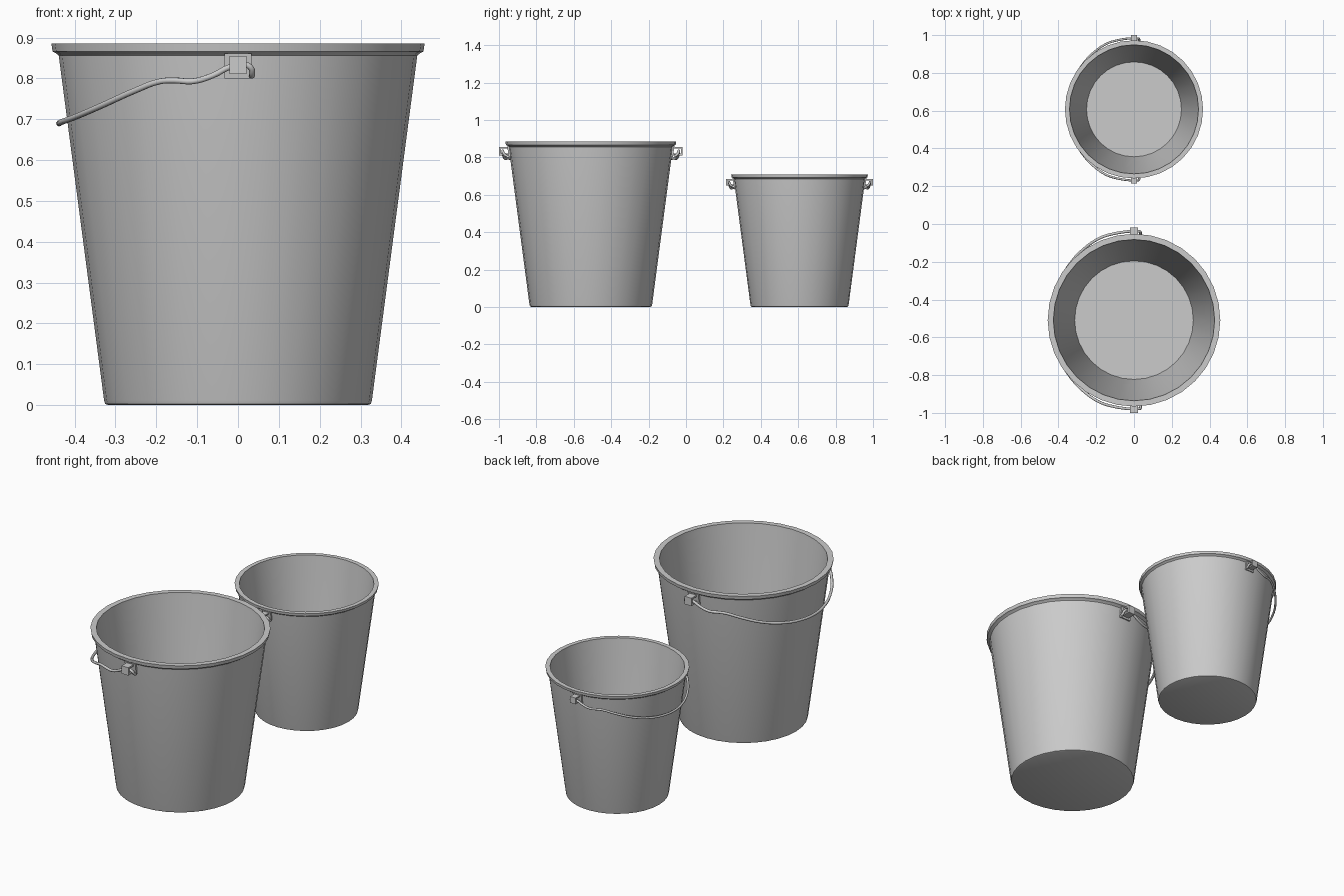
import bpy, bmesh, math
from mathutils import Matrix, Vector

if "Cube" in bpy.data.objects:
    bpy.data.objects.remove(bpy.data.objects["Cube"])

SIDES = 32


def make_object(name, bm, k, cy):
    bmesh.ops.transform(bm, matrix=Matrix.Translation((0, cy, 0)) @ Matrix.Scale(k, 4), verts=bm.verts)
    bmesh.ops.recalc_face_normals(bm, faces=bm.faces)
    mesh = bpy.data.meshes.new(name)
    bm.to_mesh(mesh)
    bm.free()
    ob = bpy.data.objects.new(name, mesh)
    bpy.context.collection.objects.link(ob)
    return ob


def smooth(ob, degrees):
    bpy.ops.object.select_all(action='DESELECT')
    ob.select_set(True)
    bpy.context.view_layer.objects.active = ob
    bpy.ops.object.shade_smooth_by_angle(angle=math.radians(degrees))


def box(bm, x, y, z, tilt=0):
    size = [b - a for a, b in (x, y, z)]
    mid = Vector([(a + b) / 2 for a, b in (x, y, z)])
    m = Matrix.Translation(mid) @ Matrix.Rotation(tilt, 4, 'X') @ Matrix.Diagonal((*size, 1))
    bmesh.ops.create_cube(bm, size=1, matrix=m)


def bucket_body(name, k, cy):
    # lathe profile: underside, outer wall, rolled rim, inner wall, floor
    profile = [(0, 0), (0.318, 0), (0.325, 0.003), (0.328, 0.012), (0.439, 0.856),
               (0.446, 0.862), (0.454, 0.866), (0.457, 0.885), (0.427, 0.885),
               (0.425, 0.865), (0.314, 0.018), (0, 0.018)]
    bm = bmesh.new()
    verts = [bm.verts.new((r, 0, z)) for r, z in profile]
    edges = [bm.edges.new(p) for p in zip(verts, verts[1:])]
    bmesh.ops.spin(bm, geom=verts + edges, cent=(0, 0, 0), axis=(0, 0, 1),
                   angle=math.tau, steps=SIDES, use_duplicate=False)
    bmesh.ops.remove_doubles(bm, verts=bm.verts, dist=1e-4)
    smooth(make_object(name, bm, k, cy), 35)


def lug(name, k, cy, side):
    bm = bmesh.new()
    # back plate lying on the sloped wall
    box(bm, (-0.033, 0.033), (0.427, 0.443), (0.801, 0.862), -0.13)
    # square staple: outer face, upper and lower arms
    w = (-0.021, 0.021)
    box(bm, w, (0.481, 0.491), (0.811, 0.855))
    box(bm, w, (0.434, 0.481), (0.846, 0.855))
    box(bm, w, (0.434, 0.481), (0.811, 0.820))
    if side < 0:
        bmesh.ops.rotate(bm, verts=bm.verts, cent=(0, 0, 0), matrix=Matrix.Rotation(math.pi, 3, 'Z'))
    make_object(name, bm, k, cy)


def wire_handle(name, k, cy):
    # half of the wire, from the hooked end to the lowest point, then mirrored in y
    half = [(0.034, 0.446, 0.806), (0.034, 0.458, 0.812), (0.032, 0.468, 0.825),
            (0.018, 0.470, 0.834), (-0.02, 0.470, 0.828), (-0.06, 0.466, 0.808),
            (-0.11, 0.457, 0.793), (-0.155, 0.445, 0.795), (-0.19, 0.430, 0.793),
            (-0.25, 0.390, 0.771), (-0.33, 0.310, 0.735), (-0.395, 0.20, 0.707),
            (-0.43, 0.09, 0.694)]
    pts = half + [(-0.438, 0, 0.690)] + [(x, -y, z) for x, y, z in reversed(half)]
    cu = bpy.data.curves.new(name, 'CURVE')
    cu.dimensions = '3D'
    cu.bevel_depth = 0.0075 * k
    cu.bevel_resolution = 2
    cu.resolution_u = 4
    cu.use_fill_caps = True
    sp = cu.splines.new('BEZIER')
    sp.bezier_points.add(len(pts) - 1)
    for bp, (x, y, z) in zip(sp.bezier_points, pts):
        bp.co = (x * k, y * k + cy, z * k)
        bp.handle_left_type = bp.handle_right_type = 'AUTO'
    ob = bpy.data.objects.new(name, cu)
    bpy.context.collection.objects.link(ob)
    bpy.ops.object.select_all(action='DESELECT')
    ob.select_set(True)
    bpy.context.view_layer.objects.active = ob
    bpy.ops.object.convert(target='MESH')
    smooth(bpy.context.view_layer.objects.active, 50)


# large bucket in front, the same bucket at 80 % behind
for label, k, cy in (("large", 1.0, -0.509), ("small", 0.8, 0.607)):
    bucket_body(label + "_bucket", k, cy)
    lug(label + "_front_lug", k, cy, -1)
    lug(label + "_back_lug", k, cy, 1)
    wire_handle(label + "_handle", k, cy)
